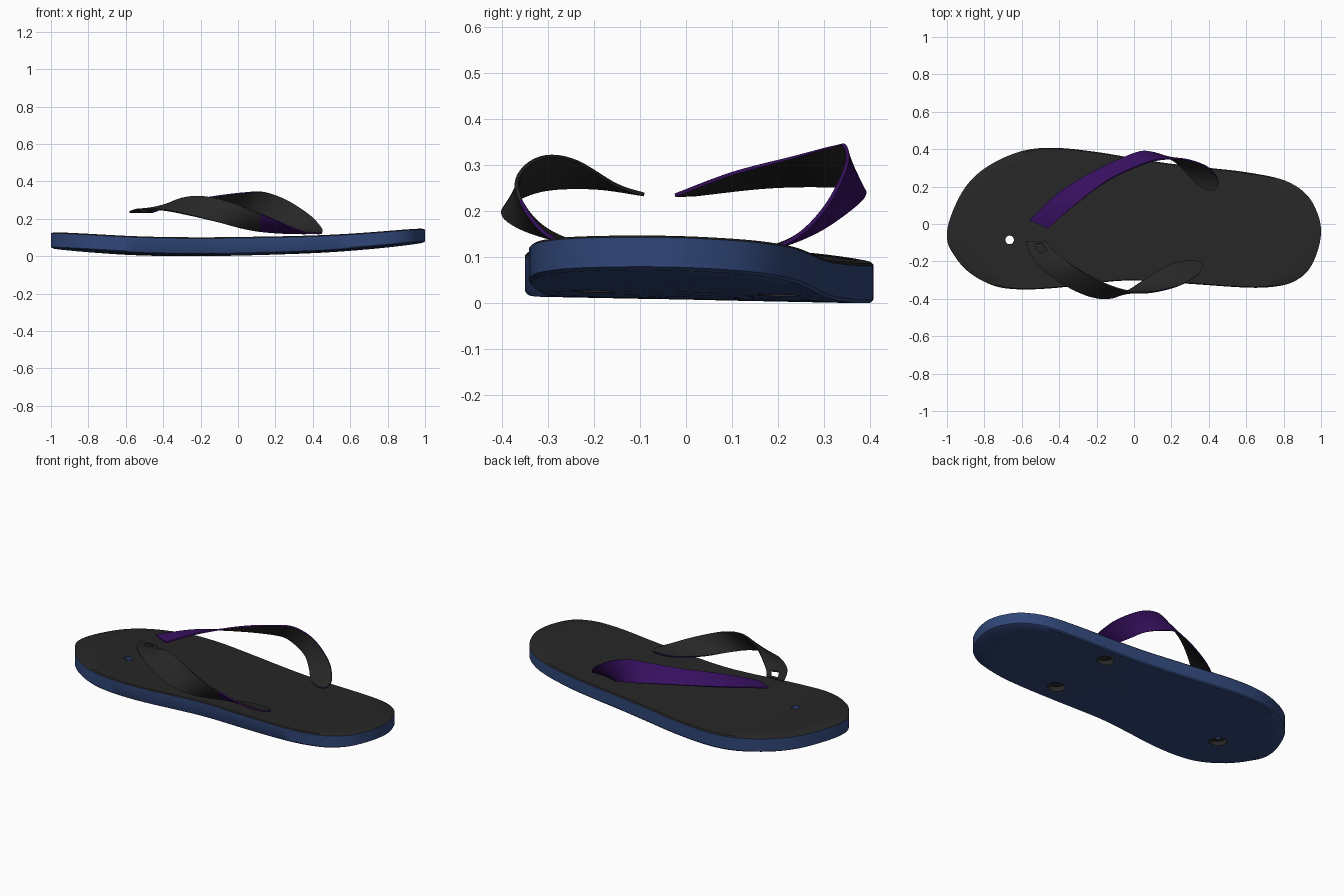
import bpy, bmesh, math
from mathutils import Vector

cube = bpy.data.objects.get("Cube")
if cube:
    bpy.data.objects.remove(cube)


def material(name, rgb):
    m = bpy.data.materials.new(name)
    m.use_nodes = True
    color = (*rgb, 1.0)
    m.diffuse_color = color
    m.node_tree.nodes["Principled BSDF"].inputs["Base Color"].default_value = color
    return m


BLUE = material("navy blue", (0.03, 0.062, 0.19))
BLACK = material("soft black", (0.02, 0.02, 0.02))
PURPLE = material("deep purple", (0.038, 0.005, 0.115))


def spline(points, steps, closed=False):
    """Smooth curve running through all the points."""
    pts = [Vector(p) for p in points]
    count = len(pts)
    pick = (lambda i: pts[i % count]) if closed else (lambda i: pts[max(0, min(count - 1, i))])
    out = []
    for i in range(count if closed else count - 1):
        a, b, c, d = (pick(i + k) for k in (-1, 0, 1, 2))
        for s in range(steps):
            t = s / steps
            out.append(0.5 * (2 * b + (c - a) * t + (2 * a - 5 * b + 4 * c - d) * t ** 2
                              + (3 * b - a - 3 * c + d) * t ** 3))
    if not closed:
        out.append(pts[-1])
    return out


def finish(bm, name, mats):
    mesh = bpy.data.meshes.new(name)
    bm.to_mesh(mesh)
    bm.free()
    obj = bpy.data.objects.new(name, mesh)
    bpy.context.collection.objects.link(obj)
    for m in mats:
        mesh.materials.append(m)
    return obj


def activate(obj):
    bpy.ops.object.select_all(action='DESELECT')
    obj.select_set(True)
    bpy.context.view_layer.objects.active = obj


# Sole: outline lofted through scaled rings, bent by a height profile
OUTLINE = [(-1, -.08), (-.98, .04), (-.9, .2), (-.78, .31), (-.6, .39), (-.42, .407),
           (-.2, .385), (0, .352), (.2, .322), (.4, .3), (.6, .277), (.8, .235), (.92, .16),
           (.98, .06), (1, -.04), (.98, -.15), (.93, -.25), (.85, -.31), (.75, -.335),
           (.6, -.34), (.3, -.32), (0, -.302), (-.2, -.315), (-.4, -.34), (-.6, -.35),
           (-.75, -.33), (-.88, -.26), (-.96, -.17)]
BEND = spline([(-1, .04), (-.6, .015), (-.3, .008), (0, .01), (.4, .022), (.7, .042), (1, .072)], 8)


def sole_height(x, y, level):
    x = max(-1, min(1, x))
    z = BEND[-1].y
    for a, b in zip(BEND, BEND[1:]):
        if a.x <= x <= b.x:
            z = a.y + (b.y - a.y) * (x - a.x) / (b.x - a.x)
            break
    thickness = .087 - .012 * max(0, x)
    return max(0, z - .02 * y) + thickness * level


def build_sole():
    bm = bmesh.new()
    outline = spline(OUTLINE, 4, closed=True)
    flat = [.15, .3, .45, .6, .75, .88, .985]
    profile = [(s, 0) for s in flat] + [(1, .08), (1, .93)] + [(s, 1) for s in reversed(flat)]
    rings = [[bm.verts.new((p.x * s, p.y * s, sole_height(p.x * s, p.y * s, level)))
              for p in outline] for s, level in profile]
    n = len(outline)
    for k, (low, high) in enumerate(zip(rings, rings[1:])):
        for i in range(n):
            j = (i + 1) % n
            face = bm.faces.new((low[i], low[j], high[j], high[i]))
            face.material_index = int(k > len(flat))
    for ring, level in ((rings[0], 0), (rings[-1], 1)):
        centre = bm.verts.new((0, 0, sole_height(0, 0, level)))
        for i in range(n):
            bm.faces.new((ring[i], ring[(i + 1) % n], centre)).material_index = level
    bmesh.ops.recalc_face_normals(bm, faces=bm.faces)
    return finish(bm, "sole", [BLUE, BLACK])


sole = build_sole()


# Plug holes: dark recesses underneath, and one narrow hole through the toe
def drill(x, y, radius, top, mat):
    bm = bmesh.new()
    bmesh.ops.create_cone(bm, cap_ends=True, segments=32, radius1=radius, radius2=radius, depth=.4)
    bmesh.ops.translate(bm, verts=bm.verts, vec=(x, y, top - .2))
    cutter = finish(bm, "hole_cutter", [mat])
    cutter.hide_render = True
    mod = sole.modifiers.new("hole", 'BOOLEAN')
    mod.operation = 'DIFFERENCE'
    mod.solver = 'EXACT'
    mod.material_mode = 'TRANSFER'
    mod.object = cutter
    activate(sole)
    bpy.ops.object.modifier_apply(modifier=mod.name)
    bpy.data.objects.remove(cutter)


for x, y in ((-.665, -.085), (.37, .2), (.38, -.2)):
    drill(x, y, .048, sole_height(x, y, .35), BLACK)
drill(-.665, -.085, .023, .3, BLUE)
activate(sole)
bpy.ops.object.shade_smooth_by_angle(angle=math.radians(35))


# Straps: twisting ribbons between a lower and an upper edge
def build_strap(name, lower, upper, flip, outer_index, slot=False):
    bm = bmesh.new()
    low, up = spline(lower, 8), spline(upper, 8)
    count, across = len(low), 8
    rows = []
    for i, (a, b) in enumerate(zip(low, up)):
        t = max(0, 1 - (count - 1 - i) / 6)
        width = max(.12, math.sqrt(1 - t * t))
        mid, half = (a + b) / 2, (b - a) / 2 * width
        rows.append([bm.verts.new(mid + half * (2 * k / across - 1)) for k in range(across + 1)])
    for i in range(count - 1):
        for k in range(across):
            if slot and 2 <= i < 6 and 3 <= k < 6:
                continue
            quad = [rows[i][k], rows[i + 1][k], rows[i + 1][k + 1], rows[i][k + 1]]
            face = bm.faces.new(quad[::-1] if flip else quad)
            face.smooth = True
            face.material_index = outer_index(face.calc_center_median())
    # even slots colour the outside, odd slots the inside
    obj = finish(bm, name, [BLACK, BLACK, PURPLE, BLACK])
    mod = obj.modifiers.new("thickness", 'SOLIDIFY')
    mod.thickness = .008
    mod.material_offset = 1
    activate(obj)
    bpy.ops.object.modifier_apply(modifier=mod.name)
    bpy.ops.object.shade_smooth_by_angle(angle=math.radians(40))


build_strap(
    "back_strap",
    [(-.56, .02, .24), (-.4, .17, .256), (-.2, .29, .258), (0, .38, .25), (.09, .388, .23),
     (.2, .35, .195), (.27, .29, .155), (.33, .22, .125), (.4, .17, .117)],
    [(-.46, -.025, .238), (-.32, .1, .285), (-.14, .235, .32), (.04, .32, .342),
     (.14, .348, .343), (.26, .352, .3), (.38, .315, .22), (.44, .26, .155), (.46, .2, .117)],
    True, lambda c: 2)
build_strap(
    "front_strap",
    [(-.58, -.09, .24), (-.53, -.2, .255), (-.4, -.31, .25), (-.25, -.385, .22),
     (-.13, -.4, .19), (-.03, -.36, .16), (.08, -.285, .135), (.2, -.215, .122),
     (.32, -.185, .117)],
    [(-.47, -.09, .24), (-.42, -.15, .26), (-.31, -.235, .31), (-.2, -.3, .322),
     (-.08, -.35, .3), (.05, -.372, .255), (.2, -.345, .19), (.31, -.295, .14),
     (.39, -.22, .117)],
    False, lambda c: 2 if c.x > .12 else 0, slot=True)
